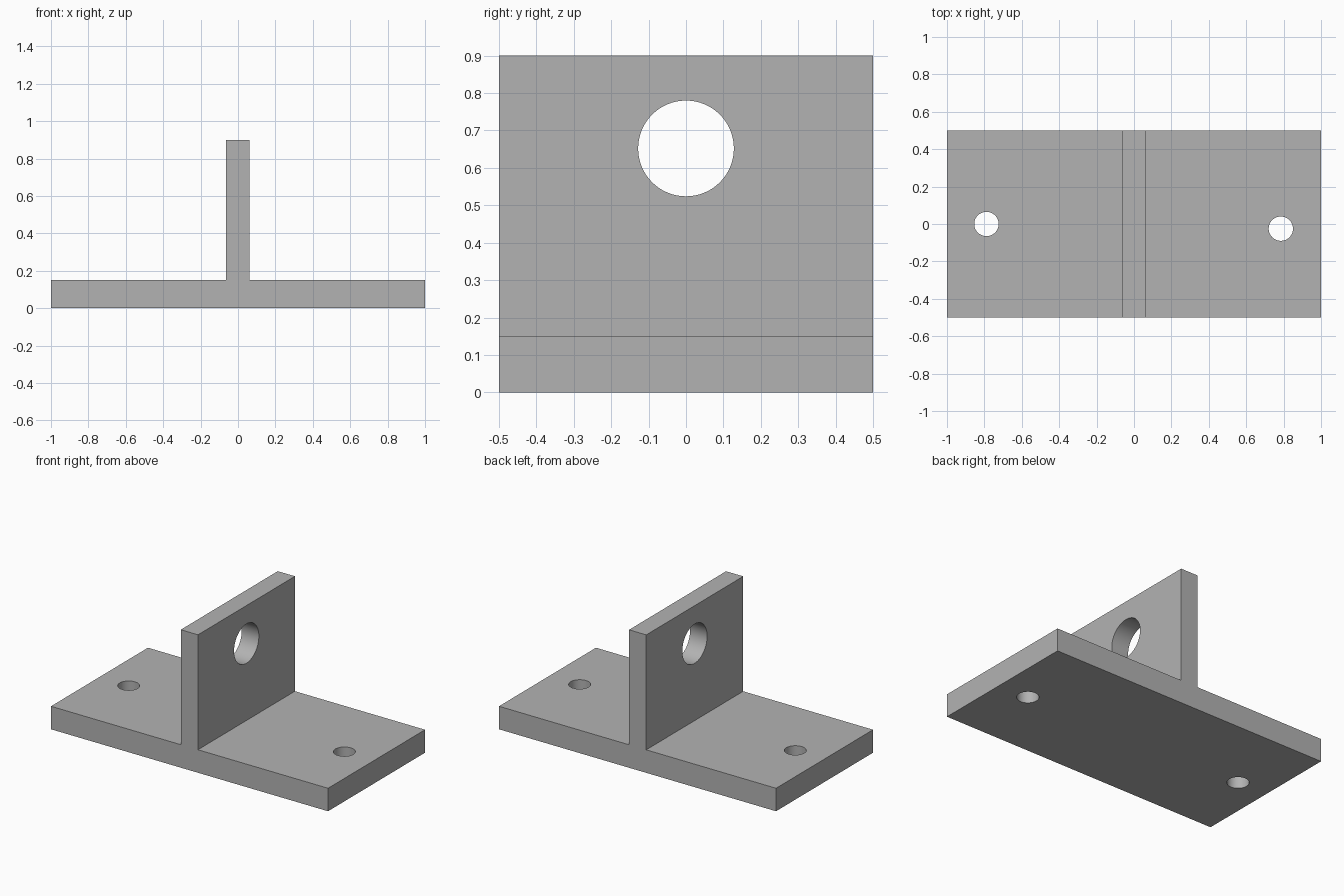
import bpy
import bmesh
import math

if "Cube" in bpy.data.objects:
    bpy.data.objects.remove(bpy.data.objects["Cube"], do_unlink=True)

grey = bpy.data.materials.new("plain grey")
grey.use_nodes = True
colour = (0.45, 0.45, 0.45, 1)
grey.diffuse_color = colour
grey.node_tree.nodes["Principled BSDF"].inputs["Base Color"].default_value = colour

LENGTH, DEPTH, BASE, HEIGHT = 2.0, 1.0, 0.15, 0.9
WALL_LEFT, WALL_RIGHT = 0.061, -0.063


def extrude_profile(name, profile):
    """Extrude an (x, z) outline along the full depth."""
    bm = bmesh.new()
    face = bm.faces.new([bm.verts.new((x, -DEPTH / 2, z)) for x, z in profile])
    result = bmesh.ops.extrude_face_region(bm, geom=[face])
    verts = [v for v in result["geom"] if isinstance(v, bmesh.types.BMVert)]
    bmesh.ops.translate(bm, verts=verts, vec=(0, DEPTH, 0))
    bmesh.ops.recalc_face_normals(bm, faces=bm.faces)
    mesh = bpy.data.meshes.new(name)
    bm.to_mesh(mesh)
    bm.free()
    obj = bpy.data.objects.new(name, mesh)
    bpy.context.collection.objects.link(obj)
    obj.data.materials.append(grey)
    return obj


def drill(obj, centre, radius, rotation=(0, 0, 0)):
    """Cut a round hole through the object."""
    bpy.ops.mesh.primitive_cylinder_add(
        vertices=64, radius=radius, depth=0.4, location=centre, rotation=rotation)
    cutter = bpy.context.object
    cutter.name = "hole_cutter"
    cutter.hide_render = True
    cutter.data.materials.append(grey)
    mod = obj.modifiers.new("hole", "BOOLEAN")
    mod.operation = "DIFFERENCE"
    mod.solver = "EXACT"
    mod.object = cutter
    bpy.ops.object.select_all(action="DESELECT")
    bpy.context.view_layer.objects.active = obj
    obj.select_set(True)
    bpy.ops.object.modifier_apply(modifier=mod.name)
    bpy.data.objects.remove(cutter, do_unlink=True)


# Base plate and upright wall as one T-shaped section
half = LENGTH / 2
bracket = extrude_profile("bracket", [
    (-half, 0), (half, 0), (half, BASE), (WALL_LEFT, BASE), (WALL_LEFT, HEIGHT),
    (WALL_RIGHT, HEIGHT), (WALL_RIGHT, BASE), (-half, BASE)])

# Mounting holes in the base, then the large hole in the wall
drill(bracket, (-0.789, 0, BASE / 2), 0.065)
drill(bracket, (0.785, -0.025, BASE / 2), 0.065)
drill(bracket, (0, 0, 0.652), 0.128, (0, math.pi / 2, 0))

bpy.ops.object.shade_smooth_by_angle(angle=math.radians(30))
